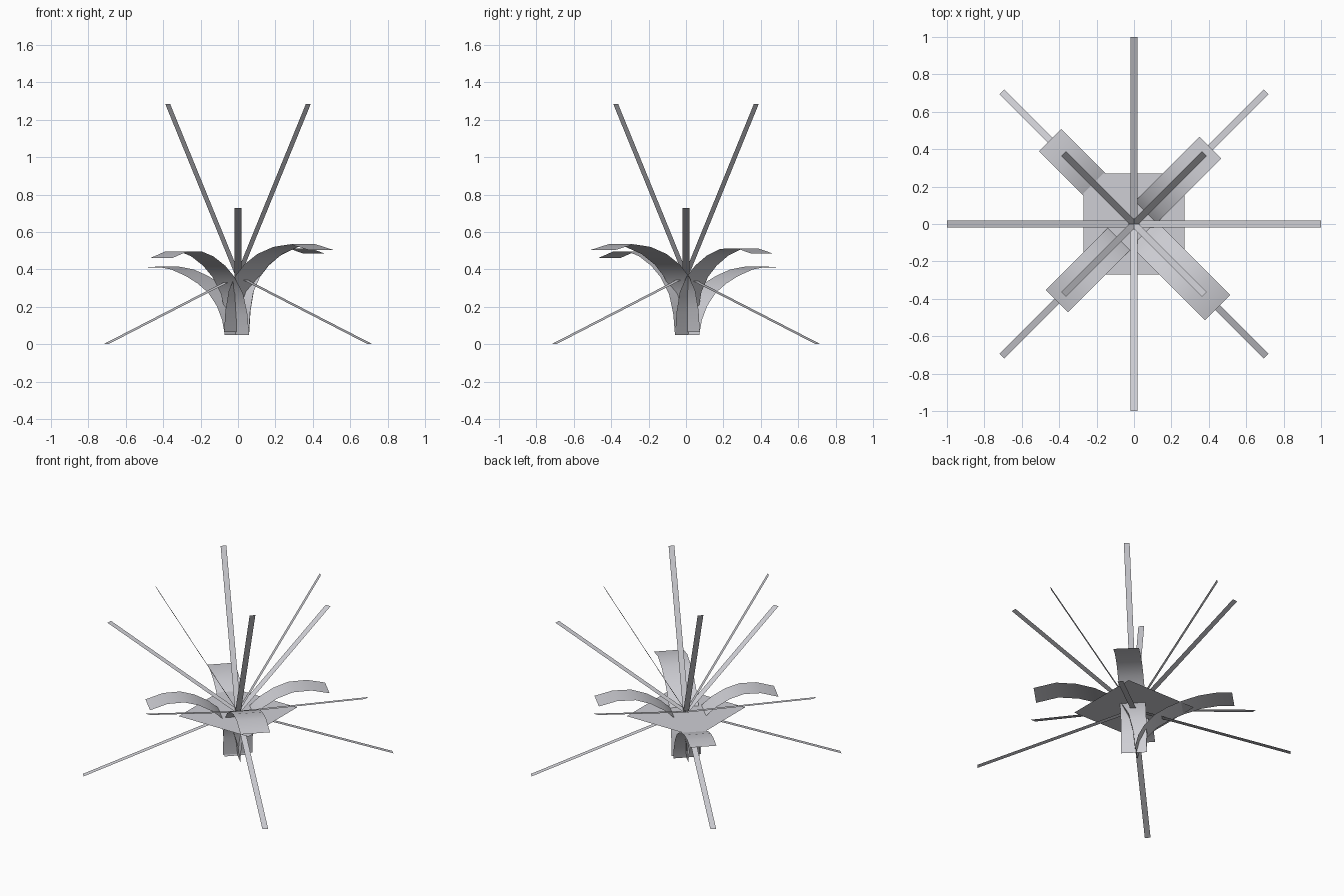
import bpy
import math
from mathutils import Matrix

if "Cube" in bpy.data.objects:
    bpy.data.objects.remove(bpy.data.objects["Cube"])

grey = bpy.data.materials.new("pale_grey")
grey.diffuse_color = (0.62, 0.62, 0.66, 1)
grey.use_nodes = True
grey.node_tree.nodes["Principled BSDF"].inputs["Base Color"].default_value = grey.diffuse_color

CENTRE = 0.364   # height where all the blades meet


def ribbon(name, profile, width, angle):
    """Sheet of constant width following (radius, height) points, turned about z."""
    verts, faces = [], []
    for r, z in profile:
        verts += [(r, -width / 2, z), (r, width / 2, z)]
    for i in range(len(profile) - 1):
        a = 2 * i
        faces.append((a, a + 2, a + 3, a + 1))
    mesh = bpy.data.meshes.new(name)
    mesh.from_pydata(verts, [], faces)
    mesh.transform(Matrix.Rotation(math.radians(angle), 4, 'Z'))
    mesh.materials.append(grey)
    obj = bpy.data.objects.new(name, mesh)
    bpy.context.collection.objects.link(obj)
    return obj


# Straight flat blades: drooping, rising and steep rings of four
def blade_ring(name, pitch, start):
    p = math.radians(pitch)
    length = 1.064
    tip = (length * math.cos(p), CENTRE + length * math.sin(p))
    for k in range(4):
        ribbon(f"{name}_{k + 1}", [(0, CENTRE), tip], 0.037, start + 90 * k)


blade_ring("drooping_blade", -20, 45)
blade_ring("rising_blade", 20, 0)
blade_ring("steep_blade", 60, 45)

# Flat square sheet in the middle
ribbon("centre_sheet", [(-0.27, CENTRE), (0.27, CENTRE)], 0.54, 0)

# Broad leaves that rise from the base and arch outwards
leaves = [
    ("back_right_leaf", 45, 0.163,
     [(0.0, 0.05), (0.01, 0.17), (0.035, 0.28), (0.085, 0.36), (0.15, 0.42),
      (0.24, 0.475), (0.34, 0.51), (0.46, 0.513), (0.577, 0.485)]),
    ("back_left_leaf", 135, 0.17,
     [(0.015, 0.05), (0.035, 0.13), (0.075, 0.205), (0.14, 0.275), (0.22, 0.325),
      (0.31, 0.365), (0.42, 0.4), (0.53, 0.415), (0.634, 0.41)]),
    ("front_left_leaf", 225, 0.167,
     [(0.0, 0.05), (0.012, 0.16), (0.045, 0.27), (0.11, 0.36), (0.18, 0.42),
      (0.27, 0.47), (0.36, 0.497), (0.47, 0.495), (0.583, 0.46)]),
    ("front_right_leaf", 315, 0.19,
     [(-0.01, 0.065), (0.0, 0.18), (0.025, 0.285), (0.07, 0.36), (0.14, 0.425),
      (0.24, 0.482), (0.36, 0.52), (0.49, 0.535), (0.633, 0.503)]),
]
for name, angle, width, profile in leaves:
    leaf = ribbon(name, profile, width, angle)
    for poly in leaf.data.polygons:
        poly.use_smooth = True
